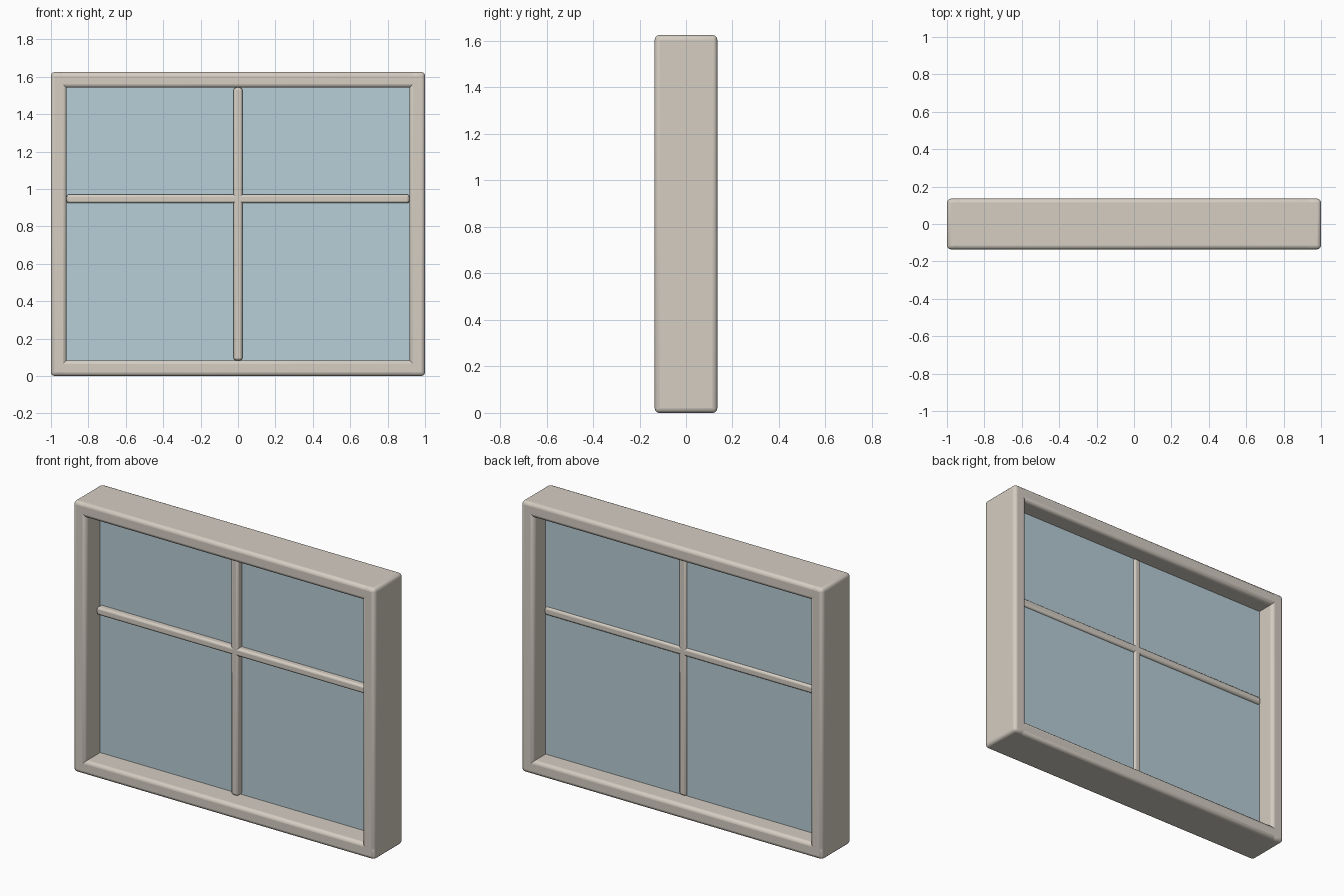
import bpy

if "Cube" in bpy.data.objects:
    bpy.data.objects.remove(bpy.data.objects["Cube"])

W, D, H = 2.0, 0.27, 1.625     # overall width, depth, height
RAIL = 0.084                   # frame member thickness
BAR, BAR_D = 0.047, 0.07       # glazing bar width and depth
BAR_Z = 0.947                  # height of the cross bar


def material(name, color):
    m = bpy.data.materials.new(name)
    m.diffuse_color = color
    m.use_nodes = True
    m.node_tree.nodes["Principled BSDF"].inputs["Base Color"].default_value = m.diffuse_color
    return m


paint = material("painted_wood", (0.66, 0.61, 0.54, 1))
pane = material("pane", (0.48, 0.62, 0.68, 1))


def box(name, centre, size, mat, bevel=0.0):
    bpy.ops.mesh.primitive_cube_add(size=1, location=centre)
    ob = bpy.context.object
    ob.name = name
    ob.scale = size
    bpy.ops.object.transform_apply(location=False, rotation=False, scale=True)
    ob.data.materials.append(mat)
    if bevel:
        mod = ob.modifiers.new("rounded_edges", 'BEVEL')
        mod.width = bevel
        mod.segments = 3
        bpy.ops.object.shade_smooth_by_angle()
    return ob


# outer frame: stiles and rails lapped at the corners
for side, s in (("left", -1), ("right", 1)):
    box(side + "_stile", (s * (W - RAIL) / 2, 0, H / 2), (RAIL, D, H), paint, 0.02)
for side, z in (("bottom", RAIL / 2), ("top", H - RAIL / 2)):
    box(side + "_rail", (0, 0, z), (W, D, RAIL), paint, 0.02)

# glazing bars, fitted inside the opening
in_w, in_h = W - 2 * RAIL, H - 2 * RAIL
box("vertical_bar", (0, 0, H / 2), (BAR, BAR_D, in_h), paint, 0.013)
box("horizontal_bar", (0, 0, BAR_Z), (in_w, BAR_D, BAR), paint, 0.013)

# glass
box("glass", (0, 0.012, H / 2), (in_w, 0.02, in_h), pane)
